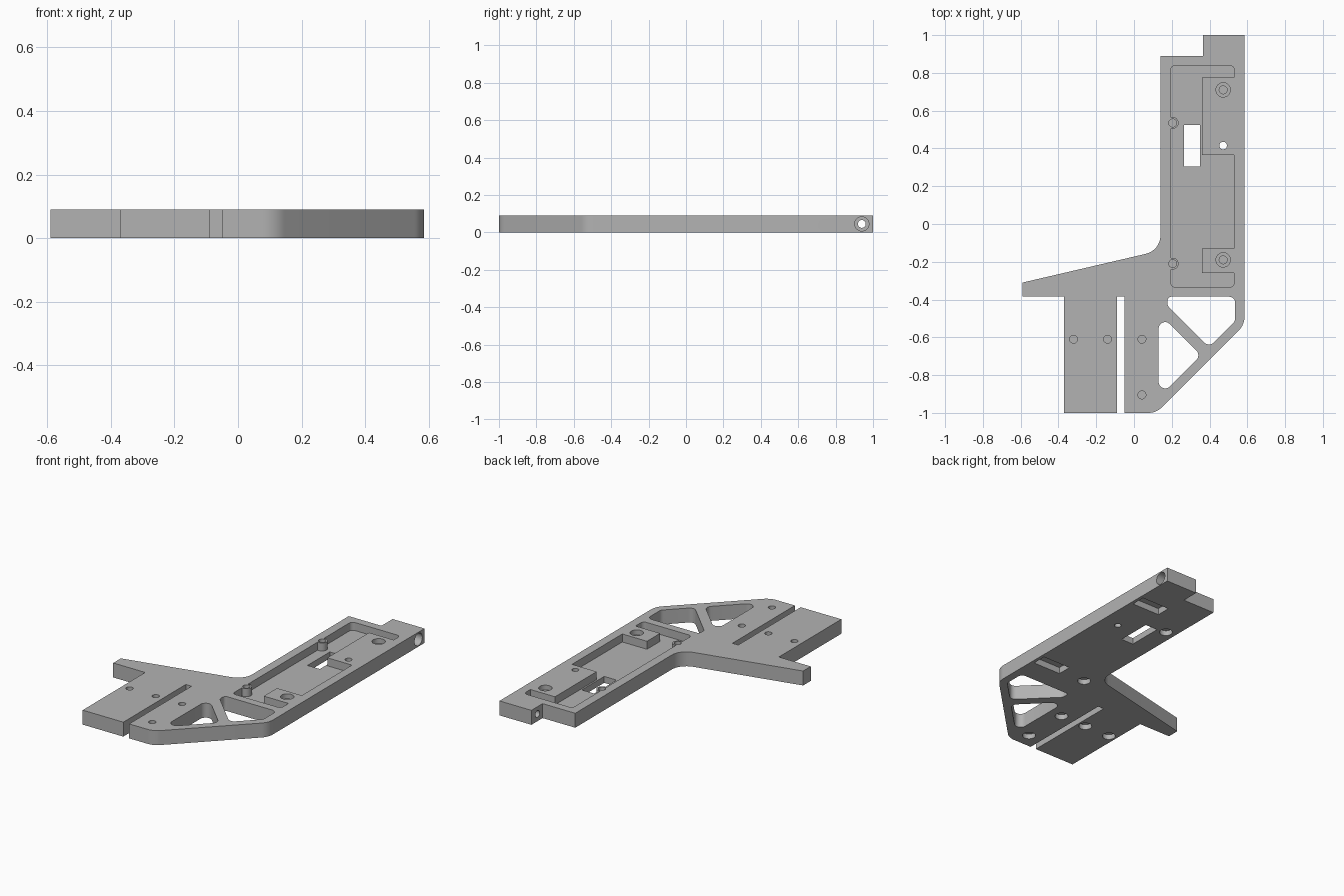
import bpy, bmesh, math
from mathutils import Vector, Matrix

if "Cube" in bpy.data.objects:
    bpy.data.objects.remove(bpy.data.objects["Cube"])

T = 0.09  # plate thickness
FLOOR = 0.04  # pocket floor height

grey = bpy.data.materials.new("plain grey")
grey.use_nodes = True
grey.diffuse_color = (0.45, 0.45, 0.45, 1)
grey.node_tree.nodes["Principled BSDF"].inputs["Base Color"].default_value = (0.45, 0.45, 0.45, 1)


def rounded(points, steps=8):
    """Polygon whose points may carry a third value: the corner radius."""
    out = []
    for i, p in enumerate(points):
        c = Vector(p[:2])
        if len(p) < 3:
            out.append(c)
            continue
        a = (Vector(points[i - 1][:2]) - c).normalized()
        b = (Vector(points[(i + 1) % len(points)][:2]) - c).normalized()
        half = a.angle(b) / 2
        centre = c + (a + b).normalized() * p[2] / math.sin(half)
        start = c + a * p[2] / math.tan(half) - centre
        end = c + b * p[2] / math.tan(half) - centre
        for k in range(steps + 1):
            t = k / steps
            sweep = start.angle(end)
            v = start * math.sin((1 - t) * sweep) + end * math.sin(t * sweep)
            out.append(centre + v / math.sin(sweep))
    return out


def make(name, bm):
    bmesh.ops.recalc_face_normals(bm, faces=bm.faces)
    mesh = bpy.data.meshes.new(name)
    bm.to_mesh(mesh)
    bm.free()
    mesh.materials.append(grey)
    obj = bpy.data.objects.new(name, mesh)
    bpy.context.collection.objects.link(obj)
    return obj


def prism(name, points, z0, z1):
    bm = bmesh.new()
    face = bm.faces.new([bm.verts.new((p.x, p.y, z0)) for p in rounded(points)])
    top = bmesh.ops.extrude_face_region(bm, geom=[face])["geom"]
    bmesh.ops.translate(bm, vec=(0, 0, z1 - z0),
                        verts=[v for v in top if isinstance(v, bmesh.types.BMVert)])
    return make(name, bm)


def box(name, x0, x1, y0, y1, z0, z1):
    return prism(name, [(x0, y0), (x1, y0), (x1, y1), (x0, y1)], z0, z1)


def cylinder(name, centre, radius, depth, axis="Z"):
    turn = Matrix.Rotation(math.pi / 2, 4, "Y") if axis == "X" else Matrix()
    bm = bmesh.new()
    bmesh.ops.create_cone(bm, cap_ends=True, segments=32, radius1=radius, radius2=radius,
                          depth=depth, matrix=Matrix.Translation(centre) @ turn)
    return make(name, bm)


def drill(name, x, y, radius, z0, z1):
    return cylinder(name, (x, y, (z0 + z1) / 2), radius, z1 - z0)


def cut(target, cutter):
    mod = target.modifiers.new("cut", "BOOLEAN")
    mod.operation = "DIFFERENCE"
    mod.solver = "EXACT"
    mod.object = cutter
    bpy.context.view_layer.objects.active = target
    bpy.ops.object.modifier_apply(modifier=mod.name)
    bpy.data.objects.remove(cutter)


# Plate outline with arm, slotted foot and slanted brace
plate = prism("mounting_plate", [
    (0.365, 1), (0.365, 0.89), (0.14, 0.89), (0.14, -0.14, 0.1), (-0.59, -0.31),
    (-0.59, -0.385), (-0.37, -0.385), (-0.37, -1), (-0.09, -1), (-0.09, -0.385),
    (-0.05, -0.385), (-0.05, -1), (0.118, -1, 0.1), (0.585, -0.533, 0.1), (0.585, 1)], 0, T)

# Openings in the brace
cut(plate, prism("upper_opening", [
    (0.178, -0.385, 0.02), (0.535, -0.385, 0.03), (0.535, -0.515, 0.035),
    (0.3975, -0.6525, 0.035), (0.178, -0.433, 0.025)], -0.1, 0.2))
cut(plate, prism("lower_opening", [
    (0.13, -0.47, 0.035), (0.13, -0.92, 0.035), (0.355, -0.695, 0.035)], -0.1, 0.2))

# Recessed tray with two raised blocks and two bosses on its edge
tray = prism("tray", [
    (0.195, 0.84, 0.025), (0.195, -0.335, 0.025), (0.53, -0.335, 0.025), (0.53, -0.26),
    (0.36, -0.26), (0.36, -0.13), (0.53, -0.13), (0.53, 0.365), (0.36, 0.365),
    (0.36, 0.775), (0.53, 0.775), (0.53, 0.84, 0.025)], FLOOR, 0.2)
bosses = [(0.205, 0.535), (0.205, -0.21)]
for x, y in bosses:
    cut(tray, drill("boss", x, y, 0.031, -0.1, 0.3))
cut(plate, tray)
cut(plate, box("window", 0.265, 0.35, 0.305, 0.525, -0.1, 0.2))
cut(plate, drill("through_hole", 0.472, 0.415, 0.02, -0.1, 0.2))

# Screw holes: narrow above, wide below, with a thin web between
for x, y in bosses + [(-0.32, -0.61), (-0.14, -0.61), (0.042, -0.61), (0.042, -0.905)]:
    cut(plate, drill("screw_hole", x, y, 0.021, 0.04, 0.2))
    cut(plate, drill("head_recess", x, y, 0.038, -0.1, 0.032))

# Stepped holes in the blocks, with nut slots underneath
for y in (0.71, -0.19):
    cut(plate, drill("step", 0.472, y, 0.038, 0.06, 0.2))
    cut(plate, drill("bolt_hole", 0.472, y, 0.021, 0.046, 0.2))
    cut(plate, box("nut_slot", 0.372, 0.565, y - 0.045, y + 0.045, -0.1, 0.04))

# Cross hole through the end tab
cut(plate, cylinder("cross_hole", (0.475, 0.94, 0.045), 0.021, 0.5, "X"))
cut(plate, cylinder("cross_recess", (0.585, 0.94, 0.045), 0.038, 0.16, "X"))

bpy.ops.object.select_all(action="DESELECT")
plate.select_set(True)
bpy.context.view_layer.objects.active = plate
bpy.ops.object.shade_smooth_by_angle(angle=math.radians(30))
